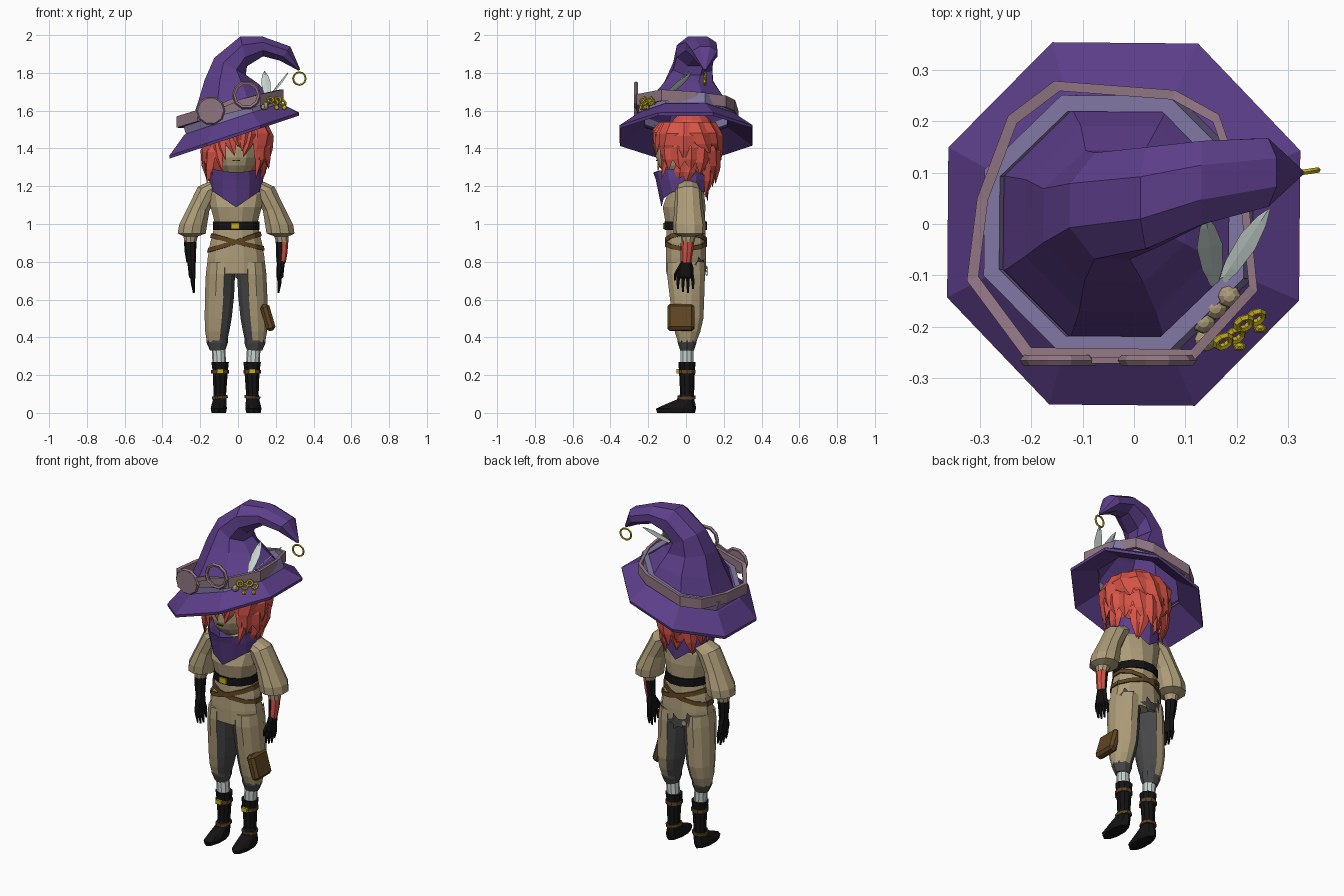
import bpy, bmesh, math, random
from mathutils import Vector, Matrix

if "Cube" in bpy.data.objects:
    bpy.data.objects.remove(bpy.data.objects["Cube"])

random.seed(4)
BX = -0.01                       # body centre line


def mat(name, *c):
    m = bpy.data.materials.new(name)
    m.diffuse_color = (*c, 1)
    m.use_nodes = True
    m.node_tree.nodes["Principled BSDF"].inputs["Base Color"].default_value = m.diffuse_color
    return m


PURPLE = mat("purple_cloth", 0.107, 0.048, 0.25)
LAV = mat("lavender_band", 0.22, 0.185, 0.37)
MAUVE = mat("mauve_leather", 0.28, 0.18, 0.225)
RED = mat("red_hair", 0.68, 0.088, 0.063)
BEIGE = mat("beige_cloth", 0.42, 0.335, 0.19)
GREY = mat("dark_grey_cloth", 0.065, 0.065, 0.068)
BLACK = mat("black_leather", 0.007, 0.006, 0.006)
BROWN = mat("brown_leather", 0.115, 0.058, 0.016)
GOLD = mat("gold", 0.55, 0.42, 0.015)
PALE = mat("pale_grey", 0.56, 0.66, 0.62)


def finish(name, bm, mats, rule=None):
    bmesh.ops.recalc_face_normals(bm, faces=bm.faces)
    if rule:
        for f in bm.faces:
            f.material_index = rule(f.calc_center_median())
    me = bpy.data.meshes.new(name)
    bm.to_mesh(me)
    bm.free()
    ob = bpy.data.objects.new(name, me)
    for m in mats:
        me.materials.append(m)
    bpy.context.collection.objects.link(ob)
    return ob


def skin(bm, rings, caps=(True, True), closed=False):
    vs = [[bm.verts.new(p) for p in r] for r in rings]
    n = len(rings[0])
    for a, b in list(zip(vs, vs[1:])) + ([(vs[-1], vs[0])] if closed else []):
        for i in range(n):
            j = (i + 1) % n
            bm.faces.new((a[i], a[j], b[j], b[i]))
    if not closed:
        if caps[0]:
            bm.faces.new(vs[0])
        if caps[1]:
            bm.faces.new(vs[-1])


def ring(x, y, z, rx, ry, tilt=0, n=10, ph=0):
    R = Matrix.Rotation(tilt, 3, 'Y')
    return [Vector((x, y, z)) + R @ Vector((rx * math.cos(ph + i * math.tau / n),
                                            ry * math.sin(ph + i * math.tau / n), 0)) for i in range(n)]


def loft(name, rows, mats, n=10, ph=0, caps=(True, True), rule=None, closed=False):
    bm = bmesh.new()
    skin(bm, [ring(*r, n=n, ph=ph) for r in rows], caps, closed)
    return finish(name, bm, mats if isinstance(mats, list) else [mats], rule)


def band(name, x, y, z, rx, ry, h, th, tilt, m, n=10, ph=0):
    o = h / 2
    dx = math.sin(tilt) * o
    loft(name, [(x - dx, y, z - o, rx, ry, tilt), (x + dx, y, z + o, rx, ry, tilt),
                (x + dx, y, z + o, rx - th, ry - th, tilt),
                (x - dx, y, z - o, rx - th, ry - th, tilt)], m, n, ph, closed=True)


def ball(name, c, r, m, seg=10, rings=7):
    bm = bmesh.new()
    M = Matrix.Translation(c) @ Matrix.Diagonal((*r, 1))
    bmesh.ops.create_uvsphere(bm, u_segments=seg, v_segments=rings, radius=1, matrix=M)
    return finish(name, bm, [m])


def box(name, c, size, m, rot=(0, 0, 0), bevel=0):
    bpy.ops.mesh.primitive_cube_add(size=1, location=c, rotation=rot)
    ob = bpy.context.object
    ob.name, ob.scale = name, size
    ob.data.materials.append(m)
    if bevel:
        bpy.ops.object.transform_apply(location=False, rotation=False, scale=True)
        b = ob.modifiers.new("bevel", 'BEVEL')
        b.width, b.segments = bevel, 1


def hoop(name, c, R, r, m, rot=(math.pi / 2, 0, 0), seg=12):
    bpy.ops.mesh.primitive_torus_add(location=c, rotation=rot, major_radius=R, minor_radius=r,
                                     major_segments=seg, minor_segments=5)
    bpy.context.object.name = name
    bpy.context.object.data.materials.append(m)


# ---- hat: tilted octagonal brim and curling crown
PH = math.radians(-23)
T = -0.32
loft("hat_brim", [(-.03, 0, 1.54, .235, .235, T), (-.02, 0, 1.46, .388, .378, T), (-.02, 0, 1.476, .39, .381, T),
                  (-.03, 0, 1.555, .29, .272, T), (-.03, 0, 1.57, .24, .24, T)], PURPLE, 8, PH, (False, False))
loft("hat_crown", [(-.03, 0, 1.55, .266, .25, T), (-.03, 0, 1.605, .25, .238, T), (-.03, .01, 1.675, .198, .195, -.16),
                   (-.038, .015, 1.755, .15, .138, .05), (-.042, .035, 1.835, .102, .112, .5),
                   (.03, .05, 1.914, .087, .107, 1.35), (.132, .08, 1.94, .056, .088, 1.55),
                   (.25, .1, 1.902, .05, .072, 2.2), (.325, .1, 1.815, .006, .006, 2.5)],
     PURPLE, 8, PH, (False, True))
band("hat_ribbon", -.03, 0, 1.585, .288, .27, .055, .034, T, LAV, 8, PH)

# ---- goggles on a loose strap
pts = [(-.215, -.258), (-.325, -.11), (-.305, .05), (-.245, .21), (-.155, .278),
       (.08, .26), (.165, .213), (.222, .05), (.24, -.13), (.12, -.262)]
rows = [[Vector((x * k, y * k, 1.617 + .25 * x - .04 * y + o)) for x, y in pts]
        for k, o in ((1, -.03), (1, .03), (.93, .03), (.93, -.03))]
bm = bmesh.new()
skin(bm, rows, closed=True)
finish("goggle_strap", bm, [MAUVE])
hoop("goggle_rim", (-.145, -.265, 1.6), .066, .011, MAUVE, seg=10)
hoop("goggle_rim_open", (.045, -.265, 1.682), .066, .011, MAUVE, seg=10)
bpy.ops.mesh.primitive_cylinder_add(vertices=10, radius=.066, depth=.014, location=(-.145, -.268, 1.6),
                                    rotation=(math.pi / 2, 0, 0))
bpy.context.object.name = "goggle_lens"
bpy.context.object.data.materials.append(MAUVE)
box("goggle_bridge", (-.05, -.265, 1.642), (.06, .012, .025), MAUVE, (0, -.4, 0))


# ---- hat trimmings: tip hoop, feathers, berries, charms
def feather(name, a, b, s):
    a, b, s = Vector(a), Vector(b), Vector(s)
    d = b - a
    u = d.cross(s).normalized() * .003
    bm = bmesh.new()
    skin(bm, [[a + d * t + s * k, a + d * t + u, a + d * t - s * k, a + d * t - u]
              for t, k in ((0, .1), (.3, .8), (.6, 1), (.85, .6), (1, .05))])
    finish(name, bm, [PALE])


hoop("tip_hoop", (.325, .1, 1.77), .033, .0055, GOLD, (math.pi / 2, 0, .15))
feather("feather_left", (.158, -.13, 1.66), (.14, .015, 1.81), (.025, .004, .002))
feather("feather_right", (.158, -.13, 1.66), (.264, .03, 1.80), (.014, -.015, .008))
for x, y, z in ((.135, -.19, 1.645), (.158, -.163, 1.655), (.185, -.14, 1.675), (.14, -.225, 1.625)):
    ball("berry", (x, y, z), (.023,) * 3, BEIGE, 8, 6)
for x, y in ((.185, -.22), (.225, -.185)):
    for k in range(2):
        hoop("charm_ring", (x - .012 + k * .024, y - .008 + k * .012, 1.657 - .014 * k), .016, .007, GOLD,
             (.9, 0, .5), 8)
    ball("charm_drop", (x + .02, y - .018, 1.617), (.015, .01, .016), GOLD, 5, 4)

# ---- head
ball("face", (BX, -.05, 1.375), (.11, .11, .13), BEIGE, 12, 9)
ball("hair_cap", (BX, .03, 1.41), (.165, .14, .2), RED, 12, 8)
loft("neck", [(BX, 0, 1.18, .055, .055), (BX, -.01, 1.3, .05, .05)], BEIGE, 8)
box("mouth", (BX, -.155, 1.335), (.04, .009, .005), BROWN)

hair = bmesh.new()


def lock(deg, z0, z1, r, w, sway=0, flare=-.03):
    a = math.radians(deg)
    rows = []
    for t, dr, k in ((0, -.035, .9), (.35, 0, 1), (.7, flare * .2, .8), (1, flare, .05)):
        b = a + sway * t * t
        out, tan = Vector((math.cos(b), math.sin(b), 0)), Vector((-math.sin(b), math.cos(b), 0))
        c = Vector((BX, 0, z0 + (z1 - z0) * t)) + out * (r + dr)
        rows.append([c + tan * w * k, c + out * w * .45 * k, c - tan * w * k, c - out * w * .45 * k])
    skin(hair, rows)


U = random.uniform
for i in range(11):              # long under layer at the back
    lock(-5 + i * 19, 1.42, U(1.13, 1.2) if 2 < i < 8 else U(1.2, 1.26), .148, .04, U(-.3, .3), U(-.03, 0))
for i in range(12):              # middle and upper layers
    lock(-38 + i * 23.3, 1.47, U(1.21, 1.3), .168, .048, U(-.4, .4), U(-.02, .012))
for i in range(10):
    lock(-30 + i * 26.7, 1.54, U(1.31, 1.4), .172, .062, U(-.4, .4), U(-.005, .02))
for s in (-1, 1):                # fringe and side locks
    for d, z in ((5, 1.41), (18, 1.365), (31, 1.36), (43, 1.29), (53, 1.235)):
        lock(-90 + s * d + U(-3, 3), 1.54, z + U(-.02, .02), .165, .032, s * U(-.3, .1), .0)
finish("hair_locks", hair, [RED])

# ---- scarf with a point at front and back
scarf = loft("scarf", [(BX, -.02, 1.24, .08, .09), (BX, -.03, 1.28, .115, .13), (BX, -.025, 1.29, .137, .148),
                       (BX, -.018, 1.235, .142, .142), (BX, -.01, 1.17, .138, .125)],
             PURPLE, 12, -math.pi / 2, (True, False))
for v in scarf.data.vertices:
    mid = abs(v.co.x - BX)
    if mid < .01 and v.co.z < 1.18:
        v.co.z, v.co.y = (1.09, -.13) if v.co.y < 0 else (1.12, .115)
    elif mid < .08 and v.co.z < 1.18 and v.co.y < 0:
        v.co.z = 1.135
    elif v.co.y < -.1 and v.co.z > 1.27:
        v.co.z -= .018 if mid < .01 else .01

# ---- tunic, hips, belts
loft("tunic", [(BX, 0, 1.25, .07, .06), (BX, 0, 1.225, .13, .08), (BX, 0, 1.16, .155, .1),
               (BX, -.01, 1.09, .14, .117), (BX, -.005, 1.01, .118, .108), (BX, 0, .96, .118, .105)],
     BEIGE, 12, math.pi / 12)
loft("coat_hips", [(BX, 0, .99, .118, .105), (BX, 0, .9, .142, .108), (BX, 0, .82, .156, .11),
                   (BX, 0, .735, .162, .108)], BEIGE, 12, math.pi / 12)
band("waist_belt", BX, -.002, .99, .127, .117, .045, .03, 0, BLACK, 12, math.pi / 12)
box("belt_buckle", (BX - .005, -.117, .99), (.045, .012, .032), GOLD)
for slope in (.045, -.035):      # crossed straps hugging the hips
    rows = []
    for o, g in ((-.012, .006), (.012, .006), (.012, -.012), (-.012, -.012)):
        row = []
        for i in range(12):
            a = math.pi / 12 + i * math.tau / 12
            z = .905 + slope * math.cos(a) + o
            row.append((BX + (.142 + (.9 - z) * .22 + g) * math.cos(a), (.109 + g) * math.sin(a), z))
        rows.append(row)
    bm = bmesh.new()
    skin(bm, rows, closed=True)
    finish("cross_strap", bm, [BROWN])
tears = bmesh.new()              # ragged patches wrapped on the back
for deg, z, s in ((42, .785, .055), (122, .77, .05), (92, .75, .05)):
    pts = []
    for i in range(10):
        q, rr = i * math.tau / 10, s * (1 if i % 2 else .5) * U(.75, 1.1)
        a = math.radians(deg) + rr * math.cos(q) / .13
        pts.append(tears.verts.new((BX + .164 * math.cos(a), .114 * math.sin(a), z + rr * math.sin(q))))
    c = tears.verts.new((BX + .165 * math.cos(math.radians(deg)), .115 * math.sin(math.radians(deg)), z))
    for i in range(10):
        tears.faces.new((c, pts[i], pts[(i + 1) % 10]))
finish("torn_patches", tears, [GREY])

# ---- legs, boots, arms on both sides
for s in (-1, 1):
    def X(m):
        return BX + s * m

    loft("trouser_leg", [(X(.08), 0, .8, .075, .1), (X(.083), 0, .735, .08, .104), (X(.088), .005, .62, .08, .095),
                         (X(.095), .01, .5, .074, .085), (X(.1), .008, .43, .066, .07), (X(.102), .006, .375, .054, .05)],
         [BEIGE, GREY], 12, math.pi / 12, rule=lambda p: int(abs(p.x - BX) < .074))
    loft("trouser_cuff", [(X(.1), .006, .4, .057, .055), (X(.1), .006, .37, .056, .052), (X(.098), .006, .33, .04, .038)],
         GREY, 10)
    loft("sock", [(X(.094), .006, .36, .036, .036), (X(.088), .005, .24, .036, .036)], PALE, 10)
    loft("boot", [(X(.085), .005, .27, .049, .046), (X(.084), .005, .22, .042, .042), (X(.086), .006, .1, .035, .037),
                  (X(.087), -.003, .07, .037, .047), (X(.09), -.032, .043, .042, .083),
                  (X(.092), -.053, .022, .045, .106), (X(.092), -.053, 0, .04, .1)], BLACK, 10, math.pi / 10)
    band("boot_top_strap", X(.085), .005, .218, .047, .047, .02, .012, 0, BROWN)
    band("boot_ankle_strap", X(.086), .003, .082, .042, .05, .016, .014, .1 * s, BROWN)
    box("boot_buckle", (X(.085), -.043, .22), (.034, .014, .024), GOLD)

    # puffed sleeve and glove
    loft("sleeve", [(X(.1), .01, 1.2, .05, .06, s * -.6), (X(.15), .012, 1.175, .06, .07, s * -.4),
                    (X(.198), .015, 1.08, .06, .076, s * -.2), (X(.228), .018, .995, .078, .088, 0),
                    (X(.235), .018, .95, .078, .085, 0), (X(.24), .012, .935, .04, .04, 0),
                    (X(.243), .01, .905, .034, .034, 0)], BEIGE, 10, math.pi / 10)
    loft("forearm", [(X(.243), .01, .915, .034, .034), (X(.242), .006, .85, .03, .03), (X(.238), .002, .795, .025, .026)],
         [BLACK, RED], 8, 0, rule=lambda p: int(p.x > .2315))
    loft("glove_palm", [(X(.238), .002, .805, .022, .026), (X(.235), -.003, .77, .02, .042),
                        (X(.232), -.003, .72, .018, .042), (X(.23), -.003, .712, .012, .036)], BLACK, 8)
    for i, l in enumerate((.065, .08, .085, .065)):
        y = -.037 + i * .023
        loft("glove_finger", [(X(.231), y, .73, .012, .011), (X(.229), y * 1.15, .73 - l * .5, .011, .01),
                              (X(.224), y * 1.15, .72 - l, .005, .005)], BLACK, 6)
    loft("glove_thumb", [(X(.234), -.03, .775, .012, .014), (X(.226), -.055, .735, .011, .011),
                         (X(.222), -.06, .7, .005, .005)], BLACK, 6)

# ---- hip bag
TB = -.28
box("bag", (.158, -.027, .505), (.05, .144, .145), BROWN, (0, TB, 0), .015)
box("bag_clasp", (.183, -.027, .493), (.006, .05, .006), BLACK, (0, TB, 0))
